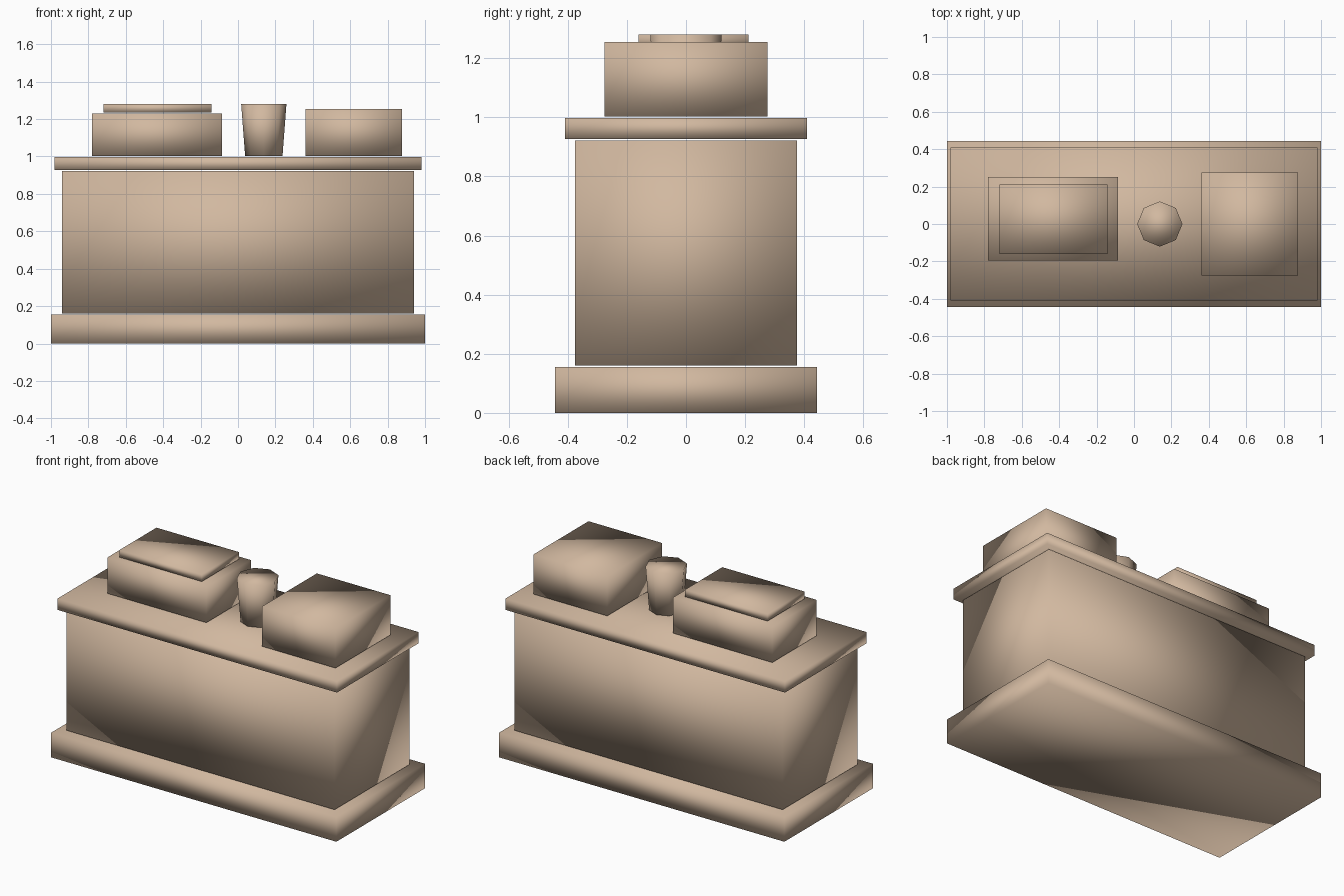
import bpy
import bmesh
from mathutils import Matrix, Vector

if "Cube" in bpy.data.objects:
    bpy.data.objects.remove(bpy.data.objects["Cube"])

tan = bpy.data.materials.new("warm_tan")
tan.diffuse_color = (0.64, 0.48, 0.35, 1.0)
tan.use_nodes = True
tan.node_tree.nodes["Principled BSDF"].inputs["Base Color"].default_value = tan.diffuse_color


def finish(name, bm):
    """Turn a bmesh into a smooth-shaded tan object."""
    for f in bm.faces:
        f.smooth = True
    mesh = bpy.data.meshes.new(name)
    bm.to_mesh(mesh)
    bm.free()
    mesh.materials.append(tan)
    bpy.context.collection.objects.link(bpy.data.objects.new(name, mesh))


def box(name, x, y, z):
    """Box spanning the given (min, max) ranges."""
    lo, hi = Vector((x[0], y[0], z[0])), Vector((x[1], y[1], z[1]))
    bm = bmesh.new()
    bmesh.ops.create_cube(bm, size=1, matrix=Matrix.Translation((lo + hi) / 2)
                          @ Matrix.Diagonal((*(hi - lo), 1)))
    finish(name, bm)


# Counter: plinth, body and worktop with narrow shadow gaps
box("plinth", (-1, 1), (-0.443, 0.443), (0, 0.156))
box("counter_body", (-0.94, 0.94), (-0.375, 0.375), (0.161, 0.922))
box("worktop", (-0.98, 0.98), (-0.409, 0.409), (0.927, 0.998))

# Lidded box on the left
box("left_box", (-0.78, -0.085), (-0.195, 0.25), (1.003, 1.23))
box("left_box_lid", (-0.72, -0.142), (-0.16, 0.212), (1.235, 1.28))

# Plain box on the right
box("right_box", (0.36, 0.876), (-0.275, 0.275), (1.003, 1.255))

# Eight-sided tapered cup
bm = bmesh.new()
bmesh.ops.create_cone(bm, cap_ends=True, segments=8, radius1=0.1, radius2=0.121,
                      depth=0.277, matrix=Matrix.Translation((0.138, 0, 1.1415)))
finish("cup", bm)
